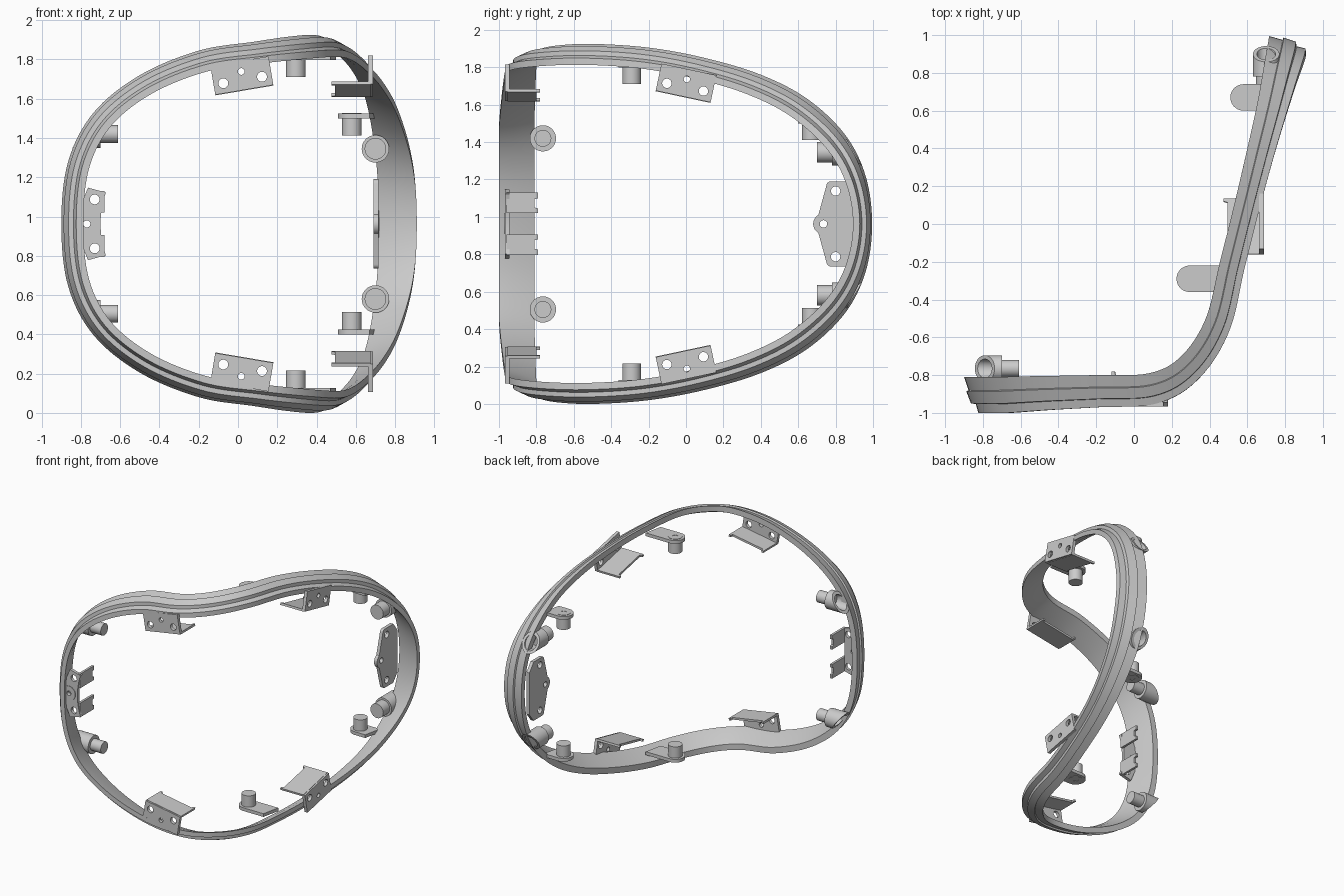
import bpy, bmesh, math
from mathutils import Vector, Matrix

if "Cube" in bpy.data.objects:
    bpy.data.objects.remove(bpy.data.objects["Cube"])

ZC = 0.9625  # mirror height


def finish(name, mesh, mirror=False, angle=35):
    """Link a mesh built in world space, optionally with a copy mirrored top to bottom."""
    meshes = [(name, mesh)]
    if mirror:
        m2 = mesh.copy()
        m2.transform(Matrix.Translation((0, 0, 2 * ZC)) @ Matrix.Diagonal((1, 1, -1, 1)))
        m2.flip_normals()
        meshes = [(name + "_upper", mesh), (name + "_lower", m2)]
    for n, m in meshes:
        ob = bpy.data.objects.new(n, m)
        bpy.context.collection.objects.link(ob)
        bpy.ops.object.select_all(action='DESELECT')
        ob.select_set(True)
        bpy.context.view_layer.objects.active = ob
        bpy.ops.object.shade_smooth_by_angle(angle=math.radians(angle))


def circle(cx, cy, r, n=24, a0=0, a1=360):
    k = n if a1 - a0 == 360 else n - 1
    return [(cx + r * math.cos(math.radians(a0 + (a1 - a0) * i / k)),
             cy + r * math.sin(math.radians(a0 + (a1 - a0) * i / k))) for i in range(n)]


def plate(name, loops, thick, matrix, mirror=False):
    """Flat plate: first loop is the outline, the others are holes."""
    cu = bpy.data.curves.new(name, 'CURVE')
    cu.dimensions, cu.fill_mode, cu.extrude = '2D', 'BOTH', thick / 2
    for loop in loops:
        sp = cu.splines.new('POLY')
        sp.points.add(len(loop) - 1)
        for p, (x, y) in zip(sp.points, loop):
            p.co = (x, y, 0, 1)
        sp.use_cyclic_u = True
    tmp = bpy.data.objects.new(name, cu)
    bpy.context.collection.objects.link(tmp)
    dg = bpy.context.evaluated_depsgraph_get()
    mesh = bpy.data.meshes.new_from_object(tmp.evaluated_get(dg))
    bpy.data.objects.remove(tmp)
    bm = bmesh.new()
    bm.from_mesh(mesh)
    bmesh.ops.remove_doubles(bm, verts=bm.verts, dist=1e-5)
    bmesh.ops.transform(bm, matrix=matrix, verts=bm.verts)
    bmesh.ops.recalc_face_normals(bm, faces=bm.faces)
    bm.to_mesh(mesh)
    bm.free()
    finish(name, mesh, mirror)


def frame(origin, ax, ay):
    ax, ay = Vector(ax), Vector(ay)
    m = Matrix((ax, ay, ax.cross(ay))).transposed().to_4x4()
    m.translation = origin
    return m


def turned(name, profile, matrix, slant=0, n=32):
    """Lathe part; profile rows are (radius, height, slanted?)."""
    bm = bmesh.new()
    rings = []
    for r, h, s in profile:
        pts = circle(0, 0, max(r, 1e-6), n)
        rings.append([bm.verts.new((x, y, h + s * slant * x)) for x, y in pts])
    for a, b in zip(rings, rings[1:]):
        for i in range(n):
            j = (i + 1) % n
            bm.faces.new((a[i], a[j], b[j], b[i]))
    bmesh.ops.remove_doubles(bm, verts=bm.verts, dist=1e-5)
    bmesh.ops.transform(bm, matrix=matrix, verts=bm.verts)
    bmesh.ops.recalc_face_normals(bm, faces=bm.faces)
    mesh = bpy.data.meshes.new(name)
    bm.to_mesh(mesh)
    bm.free()
    finish(name, mesh, True)


# Bent rim: back outer edge (x, y, z), heading of the depth direction, depth
path = [
    (-.90, -.81, ZC, -90, .19), (-.865, -.81, 1.28, -90, .19), (-.735, -.81, 1.53, -90, .19),
    (-.50, -.805, 1.72, -90, .18), (-.20, -.80, 1.845, -88, .17), (.08, -.79, 1.89, -82, .165),
    (.25, -.70, 1.915, -52, .15), (.38, -.50, 1.925, -22, .14), (.455, -.20, 1.905, -14, .135),
    (.53, .10, 1.85, -14, .135), (.60, .40, 1.76, -13, .145), (.655, .65, 1.63, -10, .16),
    (.69, .85, 1.44, -5, .18), (.71, .96, 1.22, 0, .19), (.715, .995, ZC, 3, .19)]
loop = path + [(x, y, 2 * ZC - z, a, w) for x, y, z, a, w in path[-2:0:-1]]
SUB, N = 8, len(loop)
samples = []
for i in range(N):
    p0, p1, p2, p3 = (loop[(i + k) % N] for k in (-1, 0, 1, 2))
    for s in range(SUB):
        t = s / SUB
        samples.append([.5 * (2 * b + (c - a) * t + (2 * a - 5 * b + 4 * c - d) * t * t
                              + (3 * b - a - 3 * c + d) * t ** 3)
                        for a, b, c, d in zip(p0, p1, p2, p3)])
# Stepped section: (inward, fraction of the depth)
section = [(0, 0), (.024, .37), (.012, .40), (.037, .74), (.062, .75), (.076, 1),
           (.112, 1), (.09, .6), (.045, 0)]
bm = bmesh.new()
rings, M = [], len(samples)
for i, (x, y, z, a, w) in enumerate(samples):
    T = Vector(samples[(i + 1) % M][:3]) - Vector(samples[i - 1][:3])
    d = Vector((math.cos(math.radians(a)), math.sin(math.radians(a)), 0))
    inward = T.cross(d).normalized()
    rings.append([bm.verts.new(Vector((x, y, z)) + inward * u + d * (v * w)) for u, v in section])
for i in range(M):
    a, b = rings[i], rings[(i + 1) % M]
    for j in range(len(section)):
        k = (j + 1) % len(section)
        bm.faces.new((a[j], a[k], b[k], b[j]))
bmesh.ops.recalc_face_normals(bm, faces=bm.faces)
rim = bpy.data.meshes.new("bent_rim")
bm.to_mesh(rim)
bm.free()
finish("bent_rim", rim, angle=25)

# Angle brackets on the two faces: drilled plate plus a flap running backwards
X, Y, Z = Vector((1, 0, 0)), Vector((0, 1, 0)), Vector((0, 0, 1))
for name, along, back, centre, tilt, depth in (
        ("front_bracket", X, Y, (.02, -.955, 1.717), 9.6, .175),
        ("side_bracket", Y, -X, (.675, 0, 1.715), -12, .20)):
    t = math.radians(tilt)
    ax = along * math.cos(t) + Z * math.sin(t)
    ay = Z * math.cos(t) - along * math.sin(t)
    outline = [(-.15, -.073), (.15, -.073), (.15, .075), (-.15, .075)]
    holes = [circle(-.1, -.022, .025), circle(.1, -.022, .025), circle(0, .022, .017)]
    plate(name + "_plate", [outline] + holes, .024, frame(centre, ax, ay), True)
    d = depth
    flap = [(-.15, 0), (.15, 0), (.15, d), (.135, d), (.13, d - .02),
            (-.13, d - .02), (-.135, d), (-.15, d)]
    plate(name + "_flap", [flap], .016, frame(Vector(centre) - ay * .068, ax, back), True)

# Curved bracket at the left end, with an ear and two notched clips
inner = [(-.70 + .027 * ((z - ZC) / .16) ** 2, z) for z in [ZC + .16 * k / 5 for k in range(-5, 6)]]
outer = [(-.764, 1.147), (-.80, 1.06), (-.81, ZC), (-.80, .865), (-.764, .778)]
plate("end_bracket_plate",
      [inner + outer, circle(-.73, 1.087, .025), circle(-.73, .838, .025), circle(-.77, ZC, .018)],
      .024, frame((0, -.955, 0), X, Z))
plate("end_bracket_ear", [circle(-.77, ZC, .055), circle(-.77, ZC, .018)],
      .028, frame((0, -.957, 0), X, Z))
clip = [(-.96, 1.02), (-.79, 1.02), (-.79, 1.045), (-.81, 1.05), (-.81, 1.095),
        (-.79, 1.10), (-.79, 1.13), (-.96, 1.13)]
plate("end_clip", [clip], .018, frame((-.69, 0, 0), Y, Z), True)

# Mounting plate with an ear at the right end
body = (circle(.775, 1.165, .025, 7, 90, 180) + circle(.735, ZC, .055, 15, 120, 240)
        + circle(.775, .76, .025, 7, 180, 270) + [(.88, .735), (.93, .80), (.93, 1.125), (.88, 1.19)])
plate("mount_plate", [body, circle(.80, 1.138, .025), circle(.80, .787, .025),
                      circle(.735, ZC, .02)], .025, frame((.703, 0, 0), Y, Z))

# Round tabs with pins
for name, cx, cy, reach, z in (("middle_tab", .295, -.29, .47, 1.81), ("far_tab", .58, .67, .67, 1.512)):
    arc = circle(cx, cy, .07, 20, 90, 270)
    plate(name, [arc + [(reach, cy - .07), (reach + .03, cy + .07)]], .025,
          frame((0, 0, z), X, Y), True)
    turned(name + "_pin", [(0, .10, 0), (.05, .10, 0), (.05, 0, 0), (.05, -.015, 0),
                           (.02, -.015, 0), (.02, .02, 0), (0, .02, 0)],
           frame((cx, cy, z), X, -Y))

# Recessed screw bosses at both ends, cut to the slope of the rim
boss = [(0, .035, 0), (.048, .035, 0), (.05, -.03, 1), (.07, -.03, 1), (.07, .06, 0)]
turned("left_boss", boss + [(.045, .06, 0), (.045, .15, 0), (0, .15, 0)],
       frame((-.76, -.765, 1.42), Z, -Y if Z.cross(-Y).x > 0 else Y), .75)
turned("right_boss", boss + [(.07, .09, 0), (.055, .09, 0), (.055, .17, 0), (0, .17, 0)],
       frame((.70, .87, 1.345), Z, X if Z.cross(X).y < 0 else -X), .6)
